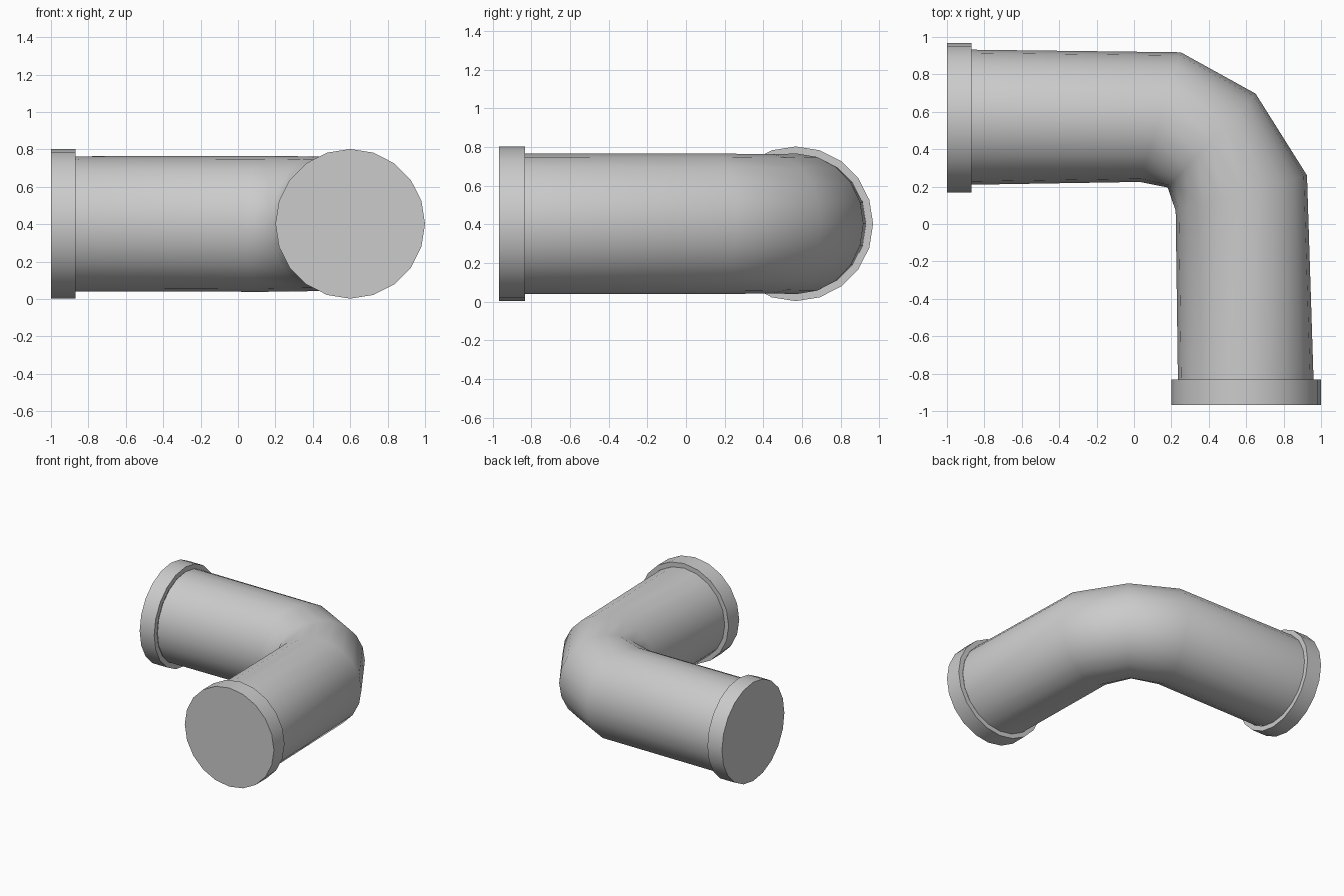
import bpy, bmesh
from math import sin, cos, pi, radians
from mathutils import Vector

if "Cube" in bpy.data.objects:
    bpy.data.objects.remove(bpy.data.objects["Cube"])

SIDES = 20
Z = 0.402


def sweep(name, rings, angle, cap_first=False):
    """Skin round sections, each given by its inner and outer edge in plan."""
    bm = bmesh.new()
    loops = []
    for inner, outer in rings:
        a, b = Vector((*inner, Z)), Vector((*outer, Z))
        mid, side = (a + b) / 2, (b - a) / 2
        r = min(max(side.length, 0.36), 0.365) if name == "elbow_pipe" else side.length
        loops.append([bm.verts.new(mid + side * cos(t) + Vector((0, 0, r * sin(t))))
                      for t in (2 * pi * i / SIDES for i in range(SIDES))])
    for p, q in zip(loops, loops[1:]):
        for i in range(SIDES):
            j = (i + 1) % SIDES
            bm.faces.new((p[i], p[j], q[j], q[i]))
    if cap_first:
        bm.faces.new(loops[0])
    bmesh.ops.recalc_face_normals(bm, faces=bm.faces)
    # open tubes: make sure the normals point outwards
    if sum(f.calc_center_median().dot(f.normal) * f.calc_area()
           - Vector((0.3, 0.3, Z)).dot(f.normal) * f.calc_area() for f in bm.faces) < 0:
        bmesh.ops.reverse_faces(bm, faces=bm.faces)
    mesh = bpy.data.meshes.new(name)
    bm.to_mesh(mesh)
    bm.free()
    ob = bpy.data.objects.new(name, mesh)
    bpy.context.collection.objects.link(ob)
    bpy.ops.object.select_all(action='DESELECT')
    ob.select_set(True)
    bpy.context.view_layer.objects.active = ob
    bpy.ops.object.shade_smooth_by_angle(angle=radians(angle))


# bent pipe: (inner edge, outer edge) of each section along the bend
sweep("elbow_pipe", [
    ((-0.87, 0.21), (-0.87, 0.932)),
    ((0.03, 0.225), (0.25, 0.918)),
    ((0.18, 0.195), (0.65, 0.697)),
    ((0.223, 0.07), (0.925, 0.26)),
    ((0.235, -0.832), (0.96, -0.832))], 65)

# end flanges: closed outer face, rim, and a shoulder down to the pipe
sweep("left_flange", [((x, 0.568 - r), (x, 0.568 + r))
                      for x, r in ((-1, 0.4), (-0.87, 0.4), (-0.87, 0.361))], 40, True)
sweep("front_flange", [((0.6 - r, y), (0.6 + r, y))
                       for y, r in ((-0.968, 0.4), (-0.832, 0.4), (-0.832, 0.361))], 40, True)
